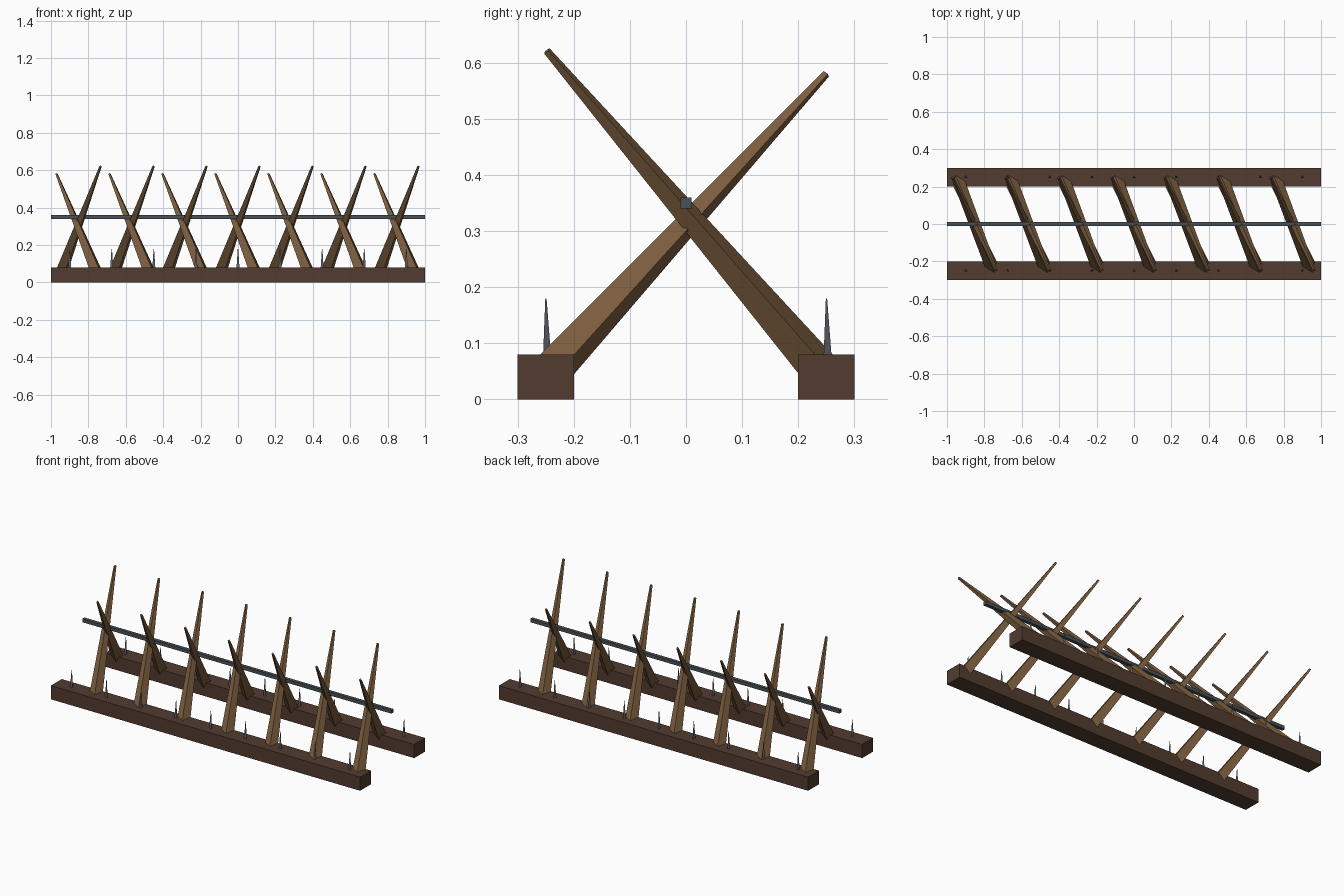
import bpy, bmesh
from mathutils import Vector, Matrix

if "Cube" in bpy.data.objects:
    bpy.data.objects.remove(bpy.data.objects["Cube"])


def material(name, srgb):
    m = bpy.data.materials.new(name)
    m.diffuse_color = [((c / 255 + 0.055) / 1.055) ** 2.4 for c in srgb] + [1]
    m.use_nodes = True
    m.node_tree.nodes["Principled BSDF"].inputs["Base Color"].default_value = m.diffuse_color
    return m


rail_wood = material("dark_wood", (82, 60, 48))
stake_wood = material("stake_wood", (122, 92, 62))
rod_metal = material("rod_metal", (74, 82, 86))
spike_metal = material("spike_metal", (98, 100, 106))


def finish(name, bm, mat):
    me = bpy.data.meshes.new(name)
    bm.to_mesh(me)
    bm.free()
    me.materials.append(mat)
    ob = bpy.data.objects.new(name, me)
    bpy.context.collection.objects.link(ob)


def box(name, centre, size, mat):
    bm = bmesh.new()
    bmesh.ops.create_cube(bm, size=1, matrix=Matrix.Translation(centre) @ Matrix.Diagonal((*size, 1)))
    finish(name, bm, mat)


def taper(name, start, end, r1, r2, sides, mat):
    """Flat-faced tapered bar between two points."""
    a, b = Vector(start), Vector(end)
    d = b - a
    rot = d.to_track_quat('Z', 'Y').to_matrix().to_4x4() if abs(d.y) > 1e-6 else Matrix()
    bm = bmesh.new()
    bmesh.ops.create_cone(bm, cap_ends=True, segments=sides, radius1=r1, radius2=r2, depth=d.length,
                          matrix=Matrix.Translation((a + b) / 2) @ rot)
    finish(name, bm, mat)


# Two base rails with a row of small spikes on each
for side, y in (("front", -0.25), ("back", 0.25)):
    box(side + "_rail", (0, y, 0.04), (2, 0.1, 0.08), rail_wood)
    for i in range(9):
        x = -0.9 + 0.225 * i
        taper(f"{side}_spike_{i}", (x, y, 0.07), (x, y, 0.18), 0.01, 0.0015, 3, spike_metal)

# Seven crossed pairs of sharpened stakes
for i in range(7):
    x = -0.85 + 1.7 / 6 * i
    taper(f"front_stake_{i}", (x + 0.1, -0.25, 0.04), (x - 0.12, 0.25, 0.58), 0.037, 0.007, 4, stake_wood)
    taper(f"back_stake_{i}", (x - 0.1, 0.25, 0.04), (x + 0.115, -0.248, 0.621), 0.037, 0.007, 4, stake_wood)

# Long metal rod lying in the crossings
box("cross_rod", (0, 0, 0.35), (2, 0.02, 0.02), rod_metal)
